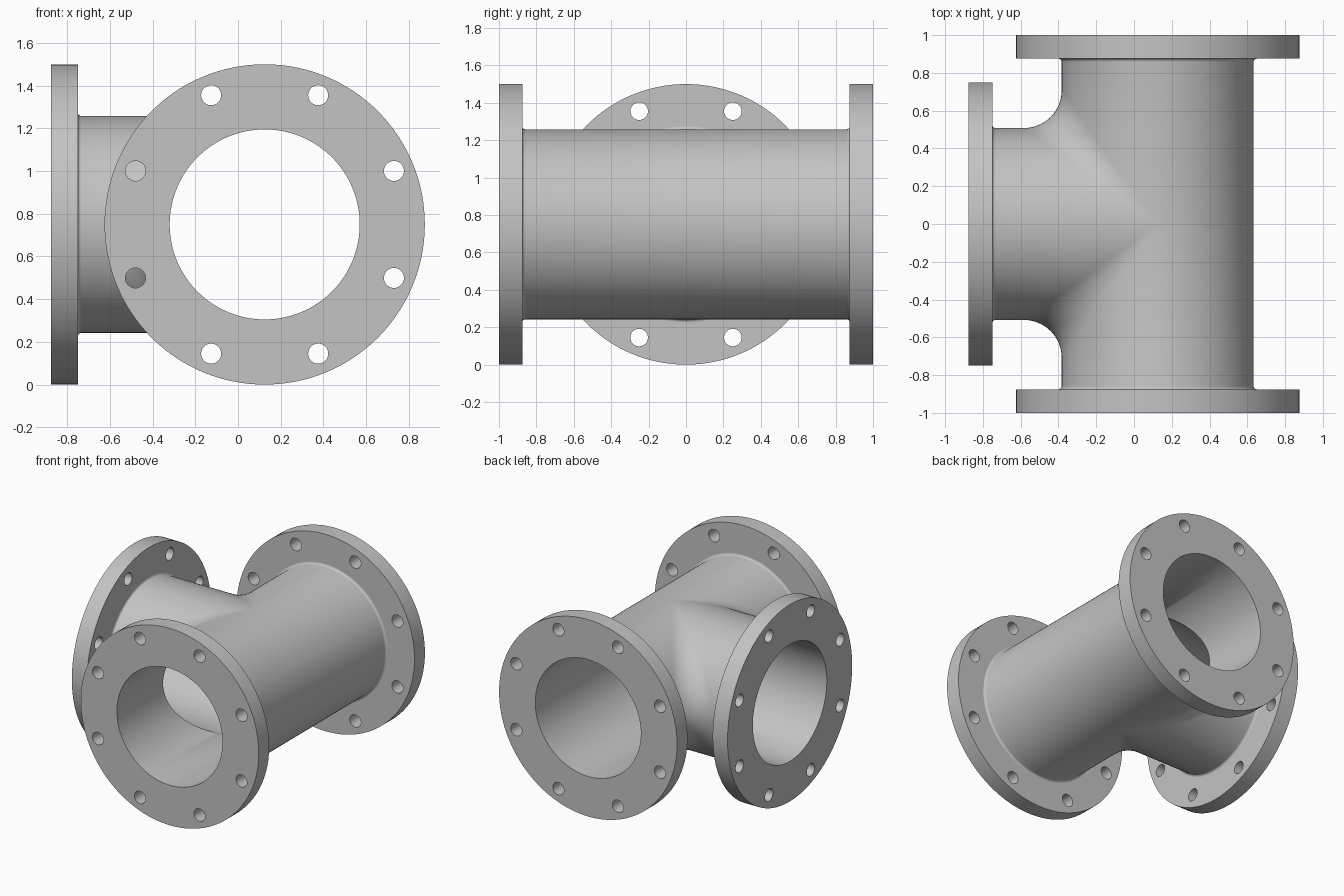
import bpy, bmesh
from math import sin, cos, pi
from mathutils import Vector, Matrix

old = bpy.data.objects.get("Cube")
if old:
    bpy.data.objects.remove(old)

CENTRE = Vector((0.125, 0, 0.75))  # where the pipe axes cross
R_OUT, R_BORE, R_FLANGE = 0.508, 0.445, 0.75
END, THICK = 0.875, 0.125          # flange back face distance, flange thickness
BLEND, COVE = 0.2, 0.016           # branch blend radius, flange cove radius
HOLES, R_CIRCLE, R_HOLE = 8, 0.655, 0.047
SEG = 128

metal = bpy.data.materials.new("grey_metal")
metal.use_nodes = True
colour = (0.55, 0.55, 0.55, 1)
metal.diffuse_color = colour
metal.node_tree.nodes["Principled BSDF"].inputs["Base Color"].default_value = colour


def smooth(ob):
    bpy.ops.object.select_all(action='DESELECT')
    ob.select_set(True)
    bpy.context.view_layer.objects.active = ob
    bpy.ops.object.shade_smooth_by_angle(angle=pi / 6)


def end_run(radius, cove):
    """(distance along axis, radius) pairs that finish a pipe at its flange."""
    if not cove:
        return [(END, radius)]
    arc = [i * pi / 8 for i in range(5)]
    return [(END - cove + cove * sin(a), radius + cove - cove * cos(a)) for a in arc]


def profile(t, radius, blend, cove):
    """Line on the skin at angle t, from branch flange (if facing it) to main flange."""
    c, s = cos(t), sin(t)
    tail = [Vector((-r * c, d, r * s)) for d, r in end_run(radius, cove)]
    if c < -1e-6:
        return [Vector((-radius * c, 0, radius * s))] + tail
    c = max(c, 0)
    head = [Vector((-d, r * c, r * s)) for d, r in reversed(end_run(radius, cove))]
    ball = (radius + blend) * Vector((-c, c, s))
    if not blend:
        return head + [ball] + tail
    a, b = Vector((0, -c, -s)), Vector((c, 0, -s))
    steps = 16
    arc = []
    for i in range(steps + 1):
        v = a.lerp(b, i / steps) if (a - b).length < 1e-4 else a.slerp(b, i / steps)
        arc.append(ball + blend * v.normalized())
    return head + arc + tail


def skin(name, radius, blend, cove, inward):
    bm = bmesh.new()
    half = SEG // 2
    # The half facing the branch, then the plain back half
    for start in (-pi / 2, pi / 2):
        for side in (1, -1):
            rows = []
            for i in range(half + 1):
                t = start + pi * i / half
                if start > 0 and i in (0, half):
                    s = sin(t)
                    pts = [Vector((0, 0, radius * s))]
                    pts += [Vector((0, d, r * s)) for d, r in end_run(radius, cove)]
                else:
                    pts = profile(t, radius, blend, cove)
                rows.append([bm.verts.new((p.x, p.y * side, p.z)) for p in pts])
            for p, q in zip(rows, rows[1:]):
                for j in range(len(p) - 1):
                    bm.faces.new((p[j], p[j + 1], q[j + 1], q[j]))
    bmesh.ops.remove_doubles(bm, verts=bm.verts, dist=1e-5)
    bmesh.ops.recalc_face_normals(bm, faces=bm.faces)
    far = max(bm.faces, key=lambda f: f.calc_center_median().x - abs(f.normal.y))
    if (far.normal.x < 0) != inward:
        bmesh.ops.reverse_faces(bm, faces=bm.faces)
    me = bpy.data.meshes.new(name)
    bm.to_mesh(me)
    bm.free()
    me.materials.append(metal)
    ob = bpy.data.objects.new(name, me)
    ob.location = CENTRE
    bpy.context.collection.objects.link(ob)
    smooth(ob)


def flange(name, direction):
    """Filled outline with bore and bolt holes, extruded to a plate."""
    cu = bpy.data.curves.new(name, 'CURVE')
    cu.dimensions = '2D'
    cu.fill_mode = 'BOTH'
    cu.extrude = THICK / 2

    def circle(x, y, r, n):
        sp = cu.splines.new('POLY')
        sp.points.add(n - 1)
        for i, p in enumerate(sp.points):
            a = 2 * pi * i / n
            p.co = (x + r * cos(a), y + r * sin(a), 0, 1)
        sp.use_cyclic_u = True

    circle(0, 0, R_FLANGE, SEG)
    circle(0, 0, R_BORE, SEG)
    for k in range(HOLES):
        a = 2 * pi * (k + 0.5) / HOLES
        circle(R_CIRCLE * cos(a), R_CIRCLE * sin(a), R_HOLE, 32)
    temp = bpy.data.objects.new(name + "_outline", cu)
    bpy.context.collection.objects.link(temp)
    bpy.context.view_layer.update()
    graph = bpy.context.evaluated_depsgraph_get()
    me = bpy.data.meshes.new_from_object(temp.evaluated_get(graph))
    bpy.data.objects.remove(temp)
    bm = bmesh.new()
    bm.from_mesh(me)
    bmesh.ops.remove_doubles(bm, verts=bm.verts, dist=1e-5)
    bmesh.ops.recalc_face_normals(bm, faces=bm.faces)
    turn = Vector((0, 0, 1)).rotation_difference(direction).to_matrix().to_4x4()
    bmesh.ops.transform(bm, verts=bm.verts, matrix=Matrix.Translation(
        CENTRE + direction * (END + THICK / 2)) @ turn)
    bm.to_mesh(me)
    bm.free()
    me.materials.clear()
    me.materials.append(metal)
    ob = bpy.data.objects.new(name, me)
    bpy.context.collection.objects.link(ob)
    smooth(ob)


# Pipe walls
skin("tee_outer_wall", R_OUT, BLEND, COVE, False)
skin("tee_bore", R_BORE, 0, 0, True)

# Flanges
flange("front_flange", Vector((0, -1, 0)))
flange("back_flange", Vector((0, 1, 0)))
flange("branch_flange", Vector((-1, 0, 0)))
